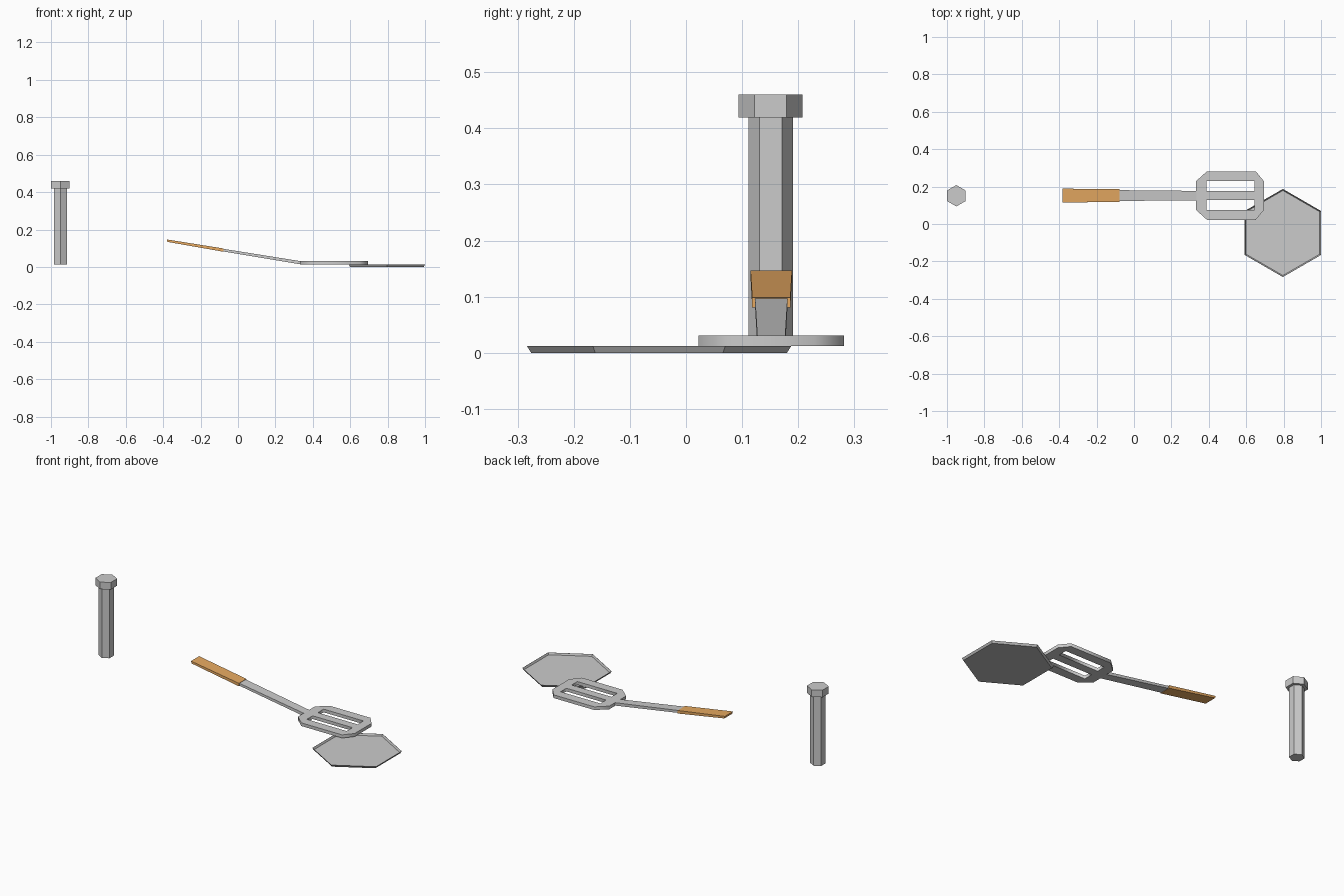
import bpy, bmesh
from math import cos, sin, pi

if "Cube" in bpy.data.objects:
    bpy.data.objects.remove(bpy.data.objects["Cube"])

CY = 0.152  # shared y of bolt and spatula


def material(name, color):
    m = bpy.data.materials.new(name)
    m.diffuse_color = color
    m.use_nodes = True
    m.node_tree.nodes["Principled BSDF"].inputs["Base Color"].default_value = m.diffuse_color
    return m


def add_mesh(name, bm, mat=None):
    bmesh.ops.recalc_face_normals(bm, faces=bm.faces[:])
    me = bpy.data.meshes.new(name)
    bm.to_mesh(me)
    bm.free()
    ob = bpy.data.objects.new(name, me)
    bpy.context.collection.objects.link(ob)
    if mat:
        me.materials.append(mat)
    return ob


def loft(name, rings, mat=None):
    """Skin a list of equal-length point rings and cap both ends."""
    bm = bmesh.new()
    vs = [[bm.verts.new(p) for p in r] for r in rings]
    n = len(vs[0])
    for a, b in zip(vs, vs[1:]):
        for i in range(n):
            j = (i + 1) % n
            bm.faces.new((a[i], a[j], b[j], b[i]))
    bm.faces.new(vs[0])
    bm.faces.new(vs[-1])
    return add_mesh(name, bm, mat)


def hexagon(x, y, r, z):
    return [(x + r * cos(pi / 6 + i * pi / 3), y + r * sin(pi / 6 + i * pi / 3), z)
            for i in range(6)]


def bar_ring(x, half_w, z_top, z_bot, dx=0.0):
    return [(x, CY - half_w, z_top), (x, CY + half_w, z_top),
            (x + dx, CY + half_w, z_bot), (x + dx, CY - half_w, z_bot)]


def flat_plate(name, loops, z0, z1):
    """Outline with holes, extruded from z0 to z1."""
    cu = bpy.data.curves.new(name, 'CURVE')
    cu.dimensions = '2D'
    cu.fill_mode = 'BOTH'
    cu.extrude = (z1 - z0) / 2
    for pts in loops:
        s = cu.splines.new('POLY')
        s.points.add(len(pts) - 1)
        for p, (x, y) in zip(s.points, pts):
            p.co = (x, y, 0, 1)
        s.use_cyclic_u = True
    tmp = bpy.data.objects.new(name + "_outline", cu)
    bpy.context.collection.objects.link(tmp)
    me = bpy.data.meshes.new_from_object(
        tmp.evaluated_get(bpy.context.evaluated_depsgraph_get()))
    bm = bmesh.new()
    bm.from_mesh(me)
    bpy.data.objects.remove(tmp)
    bpy.data.meshes.remove(me)
    bmesh.ops.remove_doubles(bm, verts=bm.verts[:], dist=1e-5)
    bmesh.ops.translate(bm, verts=bm.verts[:], vec=(0, 0, (z0 + z1) / 2))
    return add_mesh(name, bm)


orange = material("orange_grip", (0.8, 0.4, 0.12, 1))
light = material("light_grey", (0.68, 0.68, 0.68, 1))

# Upright hexagonal post with a wider head
BX = -0.95
loft("post_shaft", [hexagon(BX, CY - 0.001, 0.04, z) for z in (0.014, 0.42)])
loft("post_head", [hexagon(BX, CY - 0.001, 0.057, z) for z in (0.419, 0.46)])

# Shallow thin-walled hexagonal dish, pale inside floor
dish = loft("dish", [hexagon(0.796, -0.048, r, z) for r, z in
                     ((0.228, 0.0), (0.2355, 0.012), (0.2345, 0.012), (0.227, 0.002))])
dish.data.materials.append(material("dish_grey", (0.5, 0.5, 0.5, 1)))
dish.data.materials.append(light)
for p in dish.data.polygons:
    p.material_index = 1 if p.normal.z > 0.99 and p.center.z < 0.005 else 0

# Slotted spatula head: chamfered outline and two slots
x0, x1, h, c = 0.331, 0.695, 0.1295, 0.053
half = [(x0, h - c), (x0 + c + 0.006, h), (x1 - 0.044, h), (x1, h - c)]
outline = [(x, CY + y) for x, y in half] + [(x, CY - y) for x, y in reversed(half)]
slots = [[(x, CY + s * y) for x, y in
          ((0.388, 0.024), (0.643, 0.024), (0.643, 0.077), (0.388, 0.077))]
         for s in (1, -1)]
flat_plate("spatula_head", [outline] + slots, 0.0125, 0.031)

# Rising handle and its grip
loft("spatula_handle", [bar_ring(0.333, 0.025, 0.031, 0.014),
                        bar_ring(-0.08, 0.029, 0.097, 0.083)])
loft("handle_grip", [bar_ring(-0.077, 0.034, 0.0985, 0.081),
                     bar_ring(-0.381, 0.037, 0.147, 0.134, 0.003)], orange)
